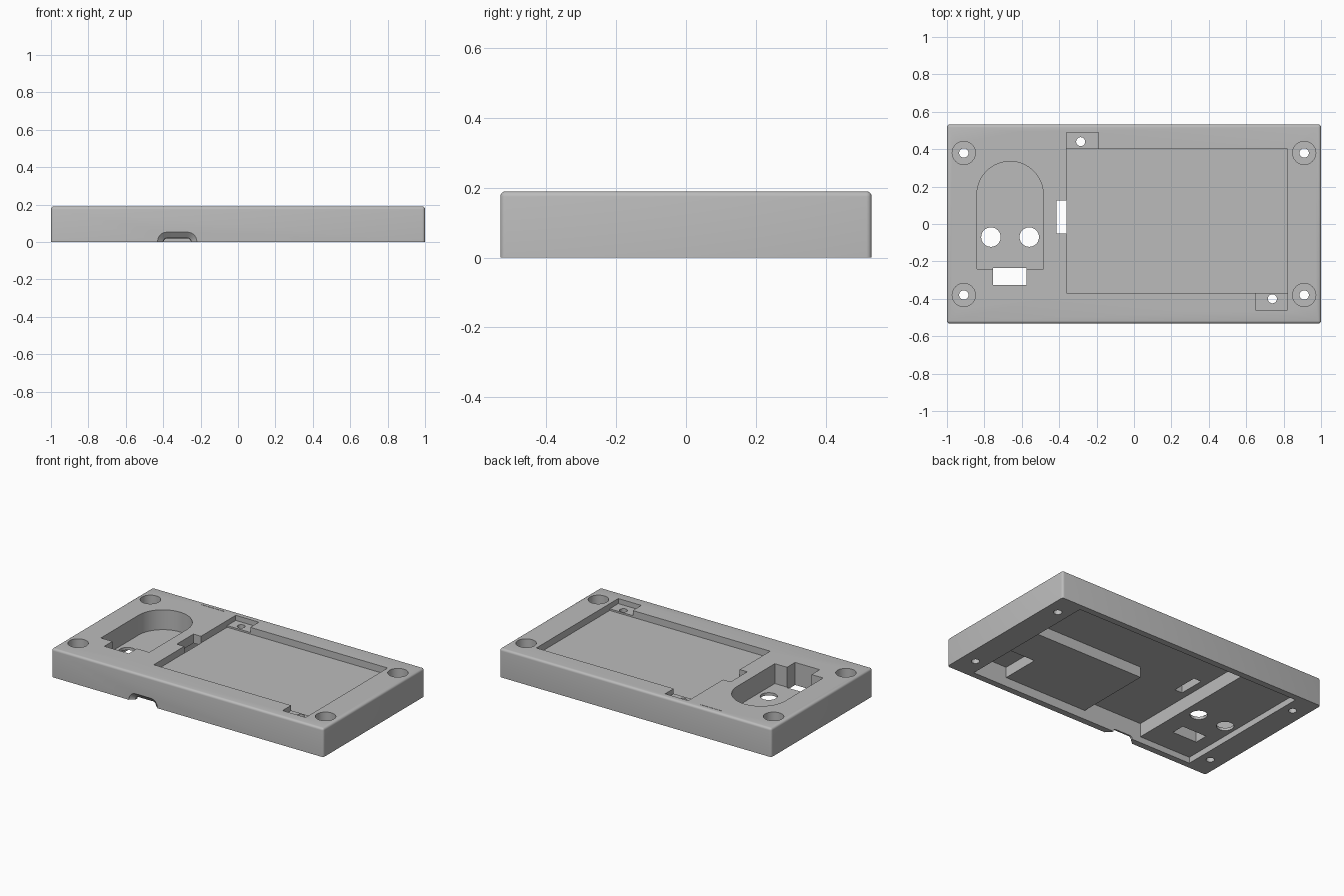
import bpy, bmesh, math
from mathutils import Matrix

old = bpy.data.objects.get("Cube")
if old:
    bpy.data.objects.remove(old, do_unlink=True)

TOP = 0.19

grey = bpy.data.materials.new("plain_grey")
grey.use_nodes = True
grey.diffuse_color = (0.5, 0.5, 0.5, 1)
grey.node_tree.nodes["Principled BSDF"].inputs["Base Color"].default_value = (0.5, 0.5, 0.5, 1)


def finish(name, bm):
    bmesh.ops.recalc_face_normals(bm, faces=bm.faces)
    mesh = bpy.data.meshes.new(name)
    bm.to_mesh(mesh)
    bm.free()
    mesh.materials.append(grey)
    obj = bpy.data.objects.new(name, mesh)
    bpy.context.collection.objects.link(obj)
    return obj


def box(name, x0, x1, y0, y1, z0, z1):
    bm = bmesh.new()
    bmesh.ops.create_cube(bm, size=1)
    for v in bm.verts:
        v.co = ((x0 + x1) / 2 + v.co.x * (x1 - x0),
                (y0 + y1) / 2 + v.co.y * (y1 - y0),
                (z0 + z1) / 2 + v.co.z * (z1 - z0))
    return finish(name, bm)


def cylinder(name, x, y, r, z0, z1, sides=40):
    bm = bmesh.new()
    bmesh.ops.create_cone(bm, cap_ends=True, segments=sides, radius1=r, radius2=r,
                          depth=z1 - z0,
                          matrix=Matrix.Translation((x, y, (z0 + z1) / 2)))
    return finish(name, bm)


def loft(name, rings):
    """Closed solid through matching rings of points."""
    bm = bmesh.new()
    loops = [[bm.verts.new(p) for p in ring] for ring in rings]
    n = len(loops[0])
    for a, b in zip(loops, loops[1:]):
        for i in range(n):
            j = (i + 1) % n
            bm.faces.new((a[i], a[j], b[j], b[i]))
    bm.faces.new(loops[0])
    bm.faces.new(loops[-1])
    return finish(name, bm)


def arc(cx, cy, r, a0, a1, steps):
    return [(cx + r * math.cos(math.radians(a0 + (a1 - a0) * i / steps)),
             cy + r * math.sin(math.radians(a0 + (a1 - a0) * i / steps)))
            for i in range(steps + 1)]


# Solid body with rounded top and upright edges
body = box("case_body", -1, 1, -0.532, 0.532, 0, TOP)
bm = bmesh.new()
bm.from_mesh(body.data)
edges = [e for e in bm.edges if any(v.co.z > 0.1 for v in e.verts)]
bmesh.ops.bevel(bm, geom=edges, offset=0.015, segments=4, profile=0.5, affect='EDGES')
bm.to_mesh(body.data)
bm.free()

cutters = []

# Underside cavities: shallow tray, deep bay around a solid block, corner notch
cutters += [
    box("tray_cut", -0.84, 0.83, -0.49, 0.49, -0.1, 0.04),
    box("deep_back_cut", -0.46, 0.83, 0.025, 0.49, -0.1, 0.13),
    box("deep_side_cut", -0.46, -0.03, -0.49, 0.03, -0.1, 0.13),
    box("block_clearance_cut", -0.04, 0.83, -0.49, 0.03, -0.1, 0.06),
    box("notch_cut", 0.58, 0.83, -0.49, -0.23, -0.1, 0.13),
]

# Display recess with two screw tabs and a cable slot
cutters += [
    box("display_cut", -0.36, 0.82, -0.37, 0.40, 0.145, 0.3),
    box("back_tab_cut", -0.36, -0.19, 0.39, 0.49, 0.156, 0.3),
    box("front_tab_cut", 0.65, 0.82, -0.46, -0.36, 0.156, 0.3),
    box("cable_slot_cut", -0.415, -0.36, -0.05, 0.125, 0.1, 0.3),
    cylinder("back_tab_hole", -0.285, 0.44, 0.024, 0.05, 0.3),
    cylinder("front_tab_hole", 0.74, -0.40, 0.024, 0.05, 0.3),
]

# Arched pocket with two round holes and a connector opening
arch = [(-0.84, -0.24), (-0.485, -0.24)] + arc(-0.6625, 0.157, 0.1775, 0, 180, 32)
cutters += [
    loft("arch_pocket_cut", [[(x, y, z) for x, y in arch] for z in (0.058, 0.3)]),
    box("connector_cut", -0.755, -0.575, -0.325, -0.235, -0.1, 0.3),
]
for x in (-0.765, -0.56):
    cutters.append(cylinder("pocket_hole", x, -0.07, 0.052, -0.1, 0.1))

# Counterbored screw holes in the four corners
for sx in (-1, 1):
    for sy in (-1, 1):
        cutters.append(cylinder("screw_head_cut", sx * 0.91, sy * 0.38, 0.062, 0.09, 0.3))
        cutters.append(cylinder("screw_hole_cut", sx * 0.91, sy * 0.38, 0.025, -0.1, 0.2, 24))


# Flared cable port in the lower front edge
def port_ring(y, half, height):
    r = height * 0.95
    pts = [(half, -0.05)] + arc(half - r, height - r, r, 0, 90, 8)
    pts += [(-x, z) for x, z in reversed(pts)]
    return [(x - 0.325, y, z) for x, z in pts]


cutters.append(loft("port_cut", [port_ring(-0.56, 0.105, 0.053), port_ring(-0.53, 0.105, 0.053),
                                 port_ring(-0.505, 0.075, 0.022), port_ring(-0.47, 0.07, 0.016)]))

# Hairline groove near the back edge
cutters.append(box("groove_cut", -0.615, -0.45, 0.494, 0.497, 0.185, 0.3))

# Apply every cut in turn
bpy.context.view_layer.objects.active = body
for cutter in cutters:
    cutter.hide_render = True
    mod = body.modifiers.new(cutter.name, 'BOOLEAN')
    mod.operation = 'DIFFERENCE'
    mod.solver = 'EXACT'
    mod.object = cutter
    bpy.ops.object.modifier_apply(modifier=mod.name)
    bpy.data.objects.remove(cutter, do_unlink=True)

# Keep a single colour slot, smooth curves and sharp corners
for poly in body.data.polygons:
    poly.material_index = 0
while len(body.data.materials) > 1:
    body.data.materials.pop()
bpy.ops.object.select_all(action='DESELECT')
body.select_set(True)
bpy.ops.object.shade_smooth_by_angle(angle=math.radians(30))
